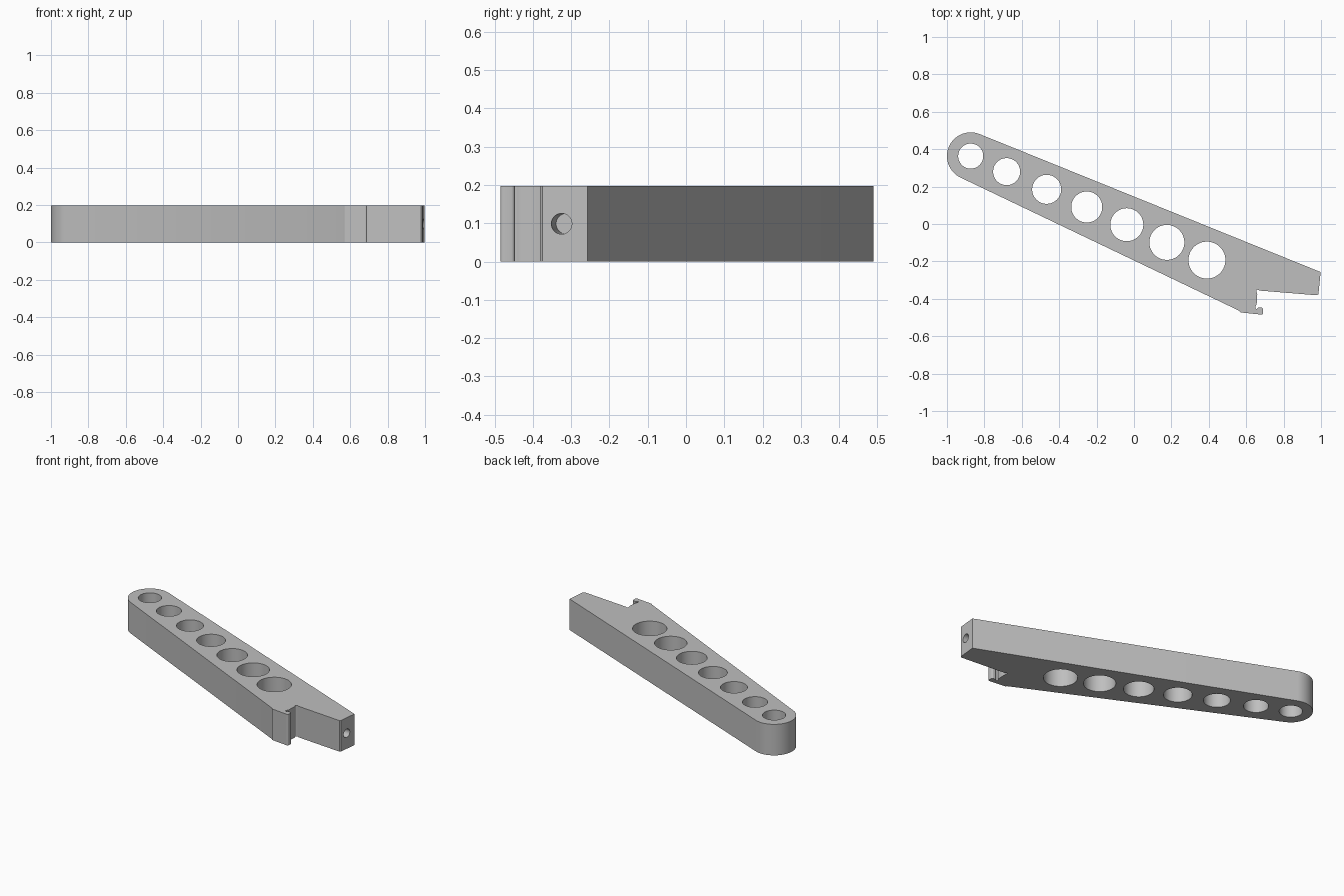
import bpy, bmesh, math
from mathutils import Vector

if "Cube" in bpy.data.objects:
    bpy.data.objects.remove(bpy.data.objects["Cube"])

H = 0.197                                   # bar thickness
grey = bpy.data.materials.new("plain grey")
grey.diffuse_color = (0.52, 0.52, 0.52, 1)
grey.use_nodes = True
grey.node_tree.nodes["Principled BSDF"].inputs["Base Color"].default_value = grey.diffuse_color


def prism(name, points, z0, z1):
    """Extrude a closed outline between two heights."""
    bm = bmesh.new()
    face = bm.faces.new([bm.verts.new((x, y, z0)) for x, y in points])
    ext = bmesh.ops.extrude_face_region(bm, geom=[face])["geom"]
    bmesh.ops.translate(bm, vec=(0, 0, z1 - z0),
                        verts=[v for v in ext if isinstance(v, bmesh.types.BMVert)])
    bmesh.ops.recalc_face_normals(bm, faces=bm.faces)
    mesh = bpy.data.meshes.new(name)
    bm.to_mesh(mesh)
    bm.free()
    obj = bpy.data.objects.new(name, mesh)
    bpy.context.collection.objects.link(obj)
    mesh.materials.append(grey)
    return obj


def arc(cx, cy, r, a0, a1, n):
    """Points along an arc, angles in degrees."""
    angles = [math.radians(a0 + (a1 - a0) * i / n) for i in range(n + 1)]
    return [(cx + r * math.cos(a), cy + r * math.sin(a)) for a in angles]


def cut(target, cutter):
    """Subtract a cutter and remove it."""
    mod = target.modifiers.new("cut", 'BOOLEAN')
    mod.operation, mod.solver, mod.object = 'DIFFERENCE', 'EXACT', cutter
    bpy.context.view_layer.objects.active = target
    bpy.ops.object.modifier_apply(modifier=mod.name)
    bpy.data.objects.remove(cutter)


# Tapered bar: rounded end, square nose, notch and small hook lip
outline = arc(-0.873, 0.363, 0.127, 67.8, 244.6, 40)
outline += [(0.563, -0.464)] + arc(0.583, -0.434, 0.04, 250, 266, 3)
outline += [(0.676, -0.484)] + arc(0.681, -0.476, 0.009, -80, -4, 4)
outline += arc(0.681, -0.456, 0.009, 0, 85, 4)
outline += [(0.664, -0.446)] + arc(0.656, -0.446, 0.008, 270, 130, 5)
outline += [(0.656, -0.428), (0.659, -0.375)]
outline += arc(0.662, -0.359, 0.008, 200, 60, 5)
outline += [(0.672, -0.356), (0.978, -0.381), (0.986, -0.375), (0.998, -0.257)]
bar = prism("lightened_lever_bar", outline, 0, H)

# Seven lightening holes growing toward the nose
for i in range(7):
    if i == 0:
        x, y = -0.873, 0.363
    else:
        x, y = -0.681 + 0.2142 * (i - 1), 0.280 - 0.0946 * (i - 1)
    cut(bar, prism("hole_cutter", arc(x, y, 0.067 + 0.0053 * i, 0, 354.375, 63),
                   -0.1, H + 0.1))

# Blind bolt hole in the nose face
axis = Vector((0.995, -0.1, 0)).normalized()
drill = prism("bolt_cutter", arc(0, 0, 0.027, 0, 348.75, 31), -0.125, 0.05)
drill.rotation_euler = axis.to_track_quat('Z', 'Y').to_euler()
drill.location = (0.992, -0.325, H / 2)
bpy.context.view_layer.update()
cut(bar, drill)

# Smooth the curved walls, keep the edges crisp
bpy.ops.object.select_all(action='DESELECT')
bar.select_set(True)
bpy.context.view_layer.objects.active = bar
bpy.ops.object.shade_smooth_by_angle(angle=math.radians(30))
